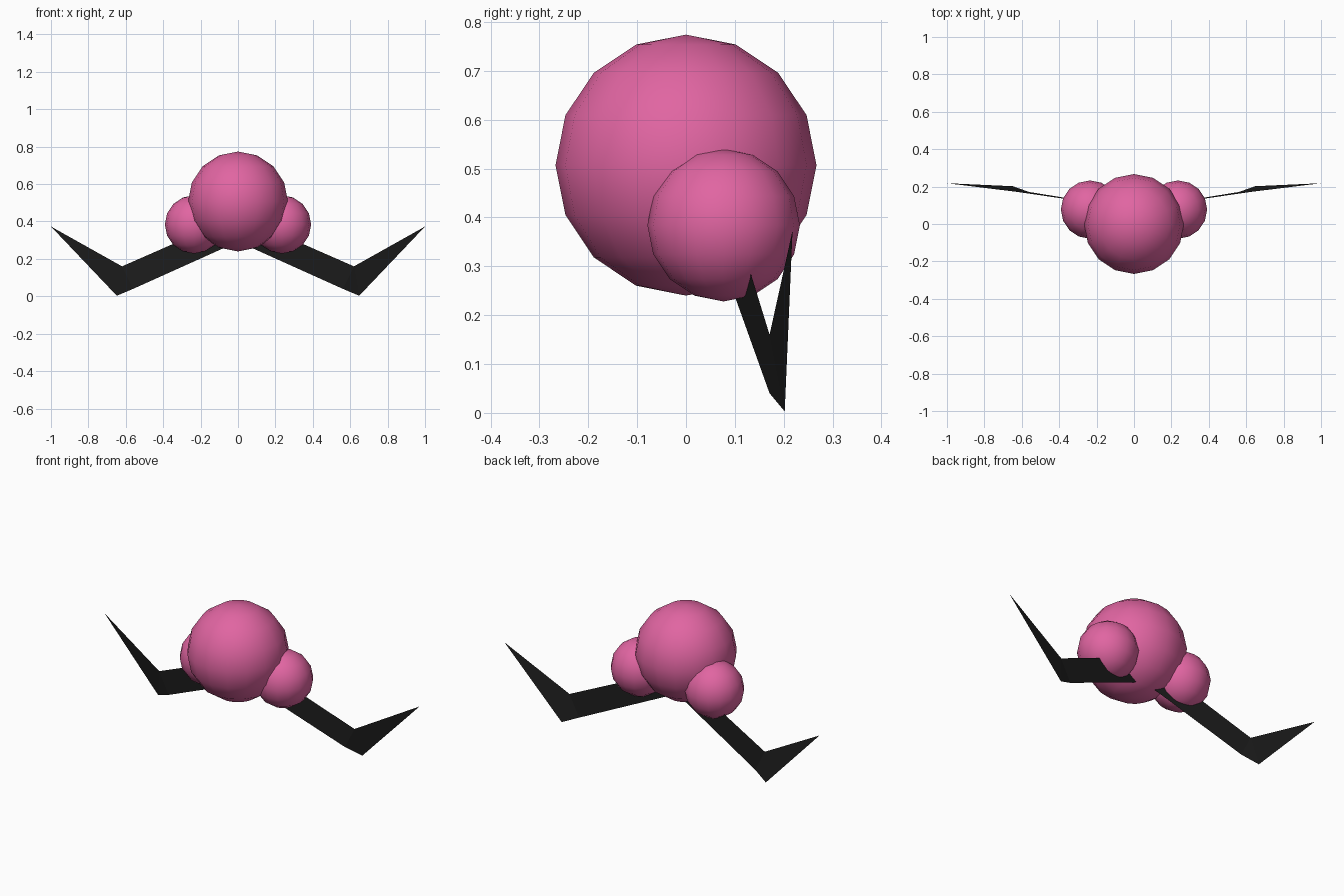
import bpy
import bmesh
from mathutils import Vector

if "Cube" in bpy.data.objects:
    bpy.data.objects.remove(bpy.data.objects["Cube"])


def make_material(name, color):
    mat = bpy.data.materials.new(name)
    mat.diffuse_color = (*color, 1)
    mat.use_nodes = True
    mat.node_tree.nodes["Principled BSDF"].inputs["Base Color"].default_value = mat.diffuse_color
    return mat


pink = make_material("pink", (0.75, 0.13, 0.36))
black = make_material("black", (0.012, 0.012, 0.012))


def ball(name, location, radius):
    bpy.ops.mesh.primitive_uv_sphere_add(
        segments=16, ring_count=8, radius=radius, location=location)
    obj = bpy.context.object
    obj.name = name
    obj.data.materials.append(pink)
    bpy.ops.object.shade_smooth()
    return obj


def sheet(name, points, faces):
    bm = bmesh.new()
    verts = [bm.verts.new(Vector(p)) for p in points]
    for face in faces:
        bm.faces.new([verts[i] for i in face])
    bmesh.ops.recalc_face_normals(bm, faces=bm.faces[:])
    mesh = bpy.data.meshes.new(name)
    bm.to_mesh(mesh)
    bm.free()
    mesh.materials.append(black)
    obj = bpy.data.objects.new(name, mesh)
    bpy.context.collection.objects.link(obj)
    return obj


# Large central ball
ball("body", (0, 0, 0.507), 0.267)

# Thin bent blade: root, bend, elbow and tip
blade = [
    (0.02, 0.084, 0.283),   # root, lower
    (0.08, 0.098, 0.397),   # root, upper
    (0.62, 0.171, 0.16),    # notch above elbow
    (0.56, 0.171, 0.04),    # bend on lower edge
    (0.648, 0.202, 0.003),  # elbow bottom
    (1.0, 0.218, 0.373),    # tip
]
blade_faces = [(0, 3, 2, 1), (3, 4, 2), (4, 5, 2)]

# Side balls and blades on both sides
for side, sign in (("right", 1), ("left", -1)):
    ball(f"{side}_side_ball", (sign * 0.235, 0.077, 0.384), 0.156)
    sheet(f"{side}_blade", [(sign * x, y, z) for x, y, z in blade], blade_faces)
